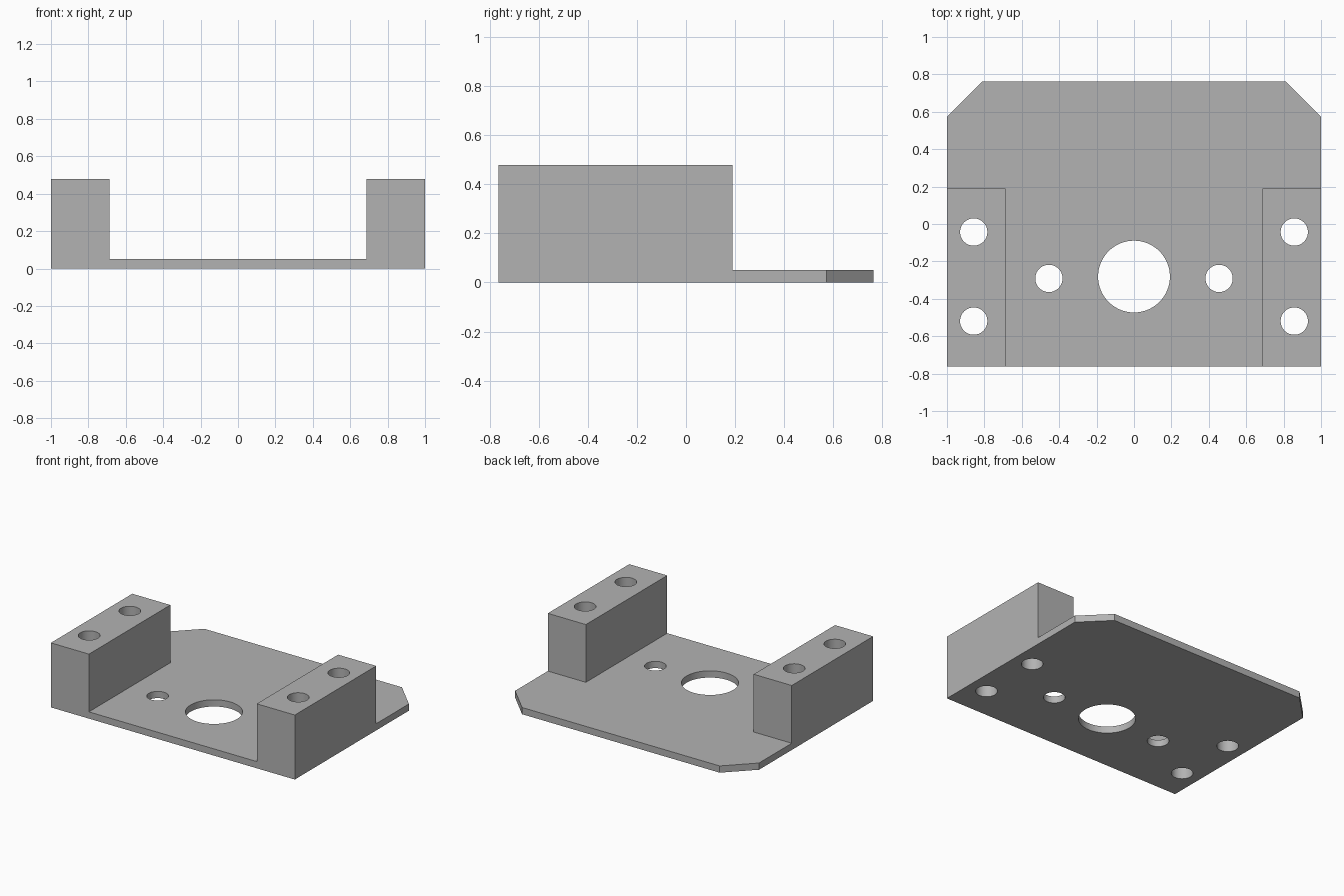
import bpy, bmesh
from mathutils import Matrix, Vector

cube = bpy.data.objects.get("Cube")
if cube:
    bpy.data.objects.remove(cube, do_unlink=True)

HALF_X, HALF_Y = 1.0, 0.763
CHAMFER = 0.19
PLATE_T, BLOCK_H = 0.05, 0.478
BLOCK_X, BLOCK_Y = 0.688, 0.19

grey = bpy.data.materials.new("plain_grey")
grey.use_nodes = True
colour = (0.45, 0.45, 0.45, 1)
grey.diffuse_color = colour
grey.node_tree.nodes["Principled BSDF"].inputs["Base Color"].default_value = colour


def make_object(name, bm):
    bmesh.ops.recalc_face_normals(bm, faces=bm.faces)
    mesh = bpy.data.meshes.new(name)
    bm.to_mesh(mesh)
    bm.free()
    mesh.materials.append(grey)
    obj = bpy.data.objects.new(name, mesh)
    bpy.context.collection.objects.link(obj)
    return obj


def raise_faces(bm, faces, height):
    res = bmesh.ops.extrude_face_region(bm, geom=faces)
    verts = [g for g in res["geom"] if isinstance(g, bmesh.types.BMVert)]
    bmesh.ops.translate(bm, verts=verts, vec=(0, 0, height))
    bmesh.ops.delete(bm, geom=faces, context="FACES_ONLY")


# Base plate outline with chamfered back corners
bm = bmesh.new()
half = [(HALF_X, -HALF_Y), (HALF_X, HALF_Y - CHAMFER), (HALF_X - CHAMFER, HALF_Y)]
outline = half + [(-x, y) for x, y in reversed(half)]
bottom = bm.faces.new([bm.verts.new((x, y, 0)) for x, y in outline])
res = bmesh.ops.extrude_face_region(bm, geom=[bottom])
bmesh.ops.translate(bm, vec=(0, 0, PLATE_T),
                    verts=[g for g in res["geom"] if isinstance(g, bmesh.types.BMVert)])

# Split the top at the block edges, then raise the two side blocks
for co, no in (((0, BLOCK_Y, 0), (0, 1, 0)),
               ((BLOCK_X, 0, 0), (1, 0, 0)), ((-BLOCK_X, 0, 0), (1, 0, 0))):
    top = [f for f in bm.faces if all(v.co.z > PLATE_T - 0.001 for v in f.verts)]
    geom = top + list({e for f in top for e in f.edges})
    geom += list({v for f in top for v in f.verts})
    bmesh.ops.bisect_plane(bm, geom=geom, plane_co=co, plane_no=no, dist=1e-5)
pads = [f for f in bm.faces
        if all(v.co.z > PLATE_T - 0.001 and v.co.y < BLOCK_Y + 0.001 for v in f.verts)
        and abs(f.calc_center_median().x) > BLOCK_X]
raise_faces(bm, pads, BLOCK_H - PLATE_T)
bracket = make_object("mounting_bracket", bm)

# Through holes: centre bore, two plate holes, two holes in each block
holes = [(0, -0.281, 0.192)]
for side in (-1, 1):
    holes += [(side * 0.455, -0.291, 0.073),
              (side * 0.857, -0.043, 0.073), (side * 0.857, -0.519, 0.073)]
bm = bmesh.new()
for x, y, r in holes:
    bmesh.ops.create_cone(bm, cap_ends=True, segments=64, radius1=r, radius2=r, depth=2,
                          matrix=Matrix.Translation(Vector((x, y, 0.2))))
cutter = make_object("hole_cutter", bm)
cutter.hide_render = True

cut = bracket.modifiers.new("holes", "BOOLEAN")
cut.operation = "DIFFERENCE"
cut.solver = "EXACT"
cut.object = cutter
bpy.ops.object.select_all(action="DESELECT")
bpy.context.view_layer.objects.active = bracket
bracket.select_set(True)
bpy.ops.object.modifier_apply(modifier=cut.name)
bpy.data.objects.remove(cutter, do_unlink=True)

# Smooth hole walls, sharp edges elsewhere
bpy.ops.object.shade_smooth_by_angle()
